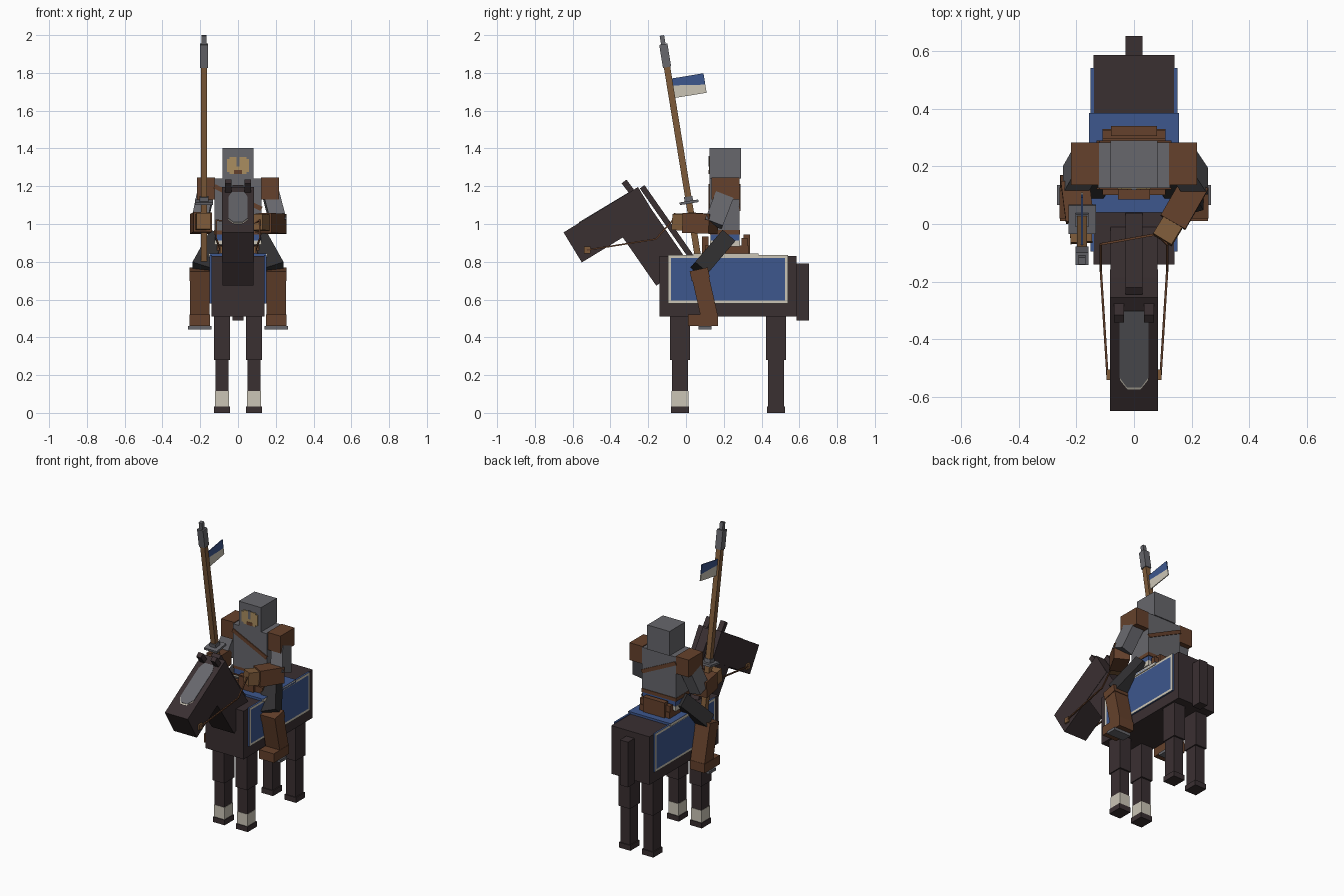
import bpy, bmesh
from mathutils import Vector, Matrix

if "Cube" in bpy.data.objects:
    bpy.data.objects.remove(bpy.data.objects["Cube"])


def material(name, r, g, b):
    m = bpy.data.materials.new(name)
    m.diffuse_color = (r, g, b, 1)
    m.use_nodes = True
    m.node_tree.nodes["Principled BSDF"].inputs["Base Color"].default_value = m.diffuse_color
    return m


COAT = material("dark_coat", 0.042, 0.029, 0.031)
CREAM = material("cream", 0.60, 0.56, 0.47)
BLUE = material("blue_cloth", 0.047, 0.095, 0.27)
STEEL = material("grey_steel", 0.135, 0.135, 0.15)
LEATHER = material("brown_leather", 0.13, 0.053, 0.025)
WOOD = material("lance_wood", 0.21, 0.105, 0.042)
SKIN = material("tan_skin", 0.40, 0.27, 0.115)
TROUSER = material("dark_trouser", 0.03, 0.029, 0.031)


def finish(name, bm, *mats):
    bmesh.ops.recalc_face_normals(bm, faces=bm.faces)
    me = bpy.data.meshes.new(name)
    bm.to_mesh(me)
    bm.free()
    for m in mats:
        me.materials.append(m)
    ob = bpy.data.objects.new(name, me)
    bpy.context.collection.objects.link(ob)
    return ob


def box(name, lo, hi, mat):
    """Box between two opposite corners."""
    lo, hi = Vector(lo), Vector(hi)
    bm = bmesh.new()
    bmesh.ops.create_cube(bm, size=1)
    for v in bm.verts:
        v.co = Vector((v.co[i] * (hi[i] - lo[i]) for i in range(3))) + (lo + hi) / 2
    return finish(name, bm, mat)


def beam(name, a, b, w, d, mat):
    """Box running from a to b, w wide across x and d deep."""
    a, b = Vector(a), Vector(b)
    z = (b - a).normalized()
    x = Vector((1, 0, 0))
    if abs(z.x) > 0.9:
        x = Vector((0, 1, 0))
    x = (x - z * x.dot(z)).normalized()
    rot = Matrix((x, z.cross(x), z)).transposed()
    bm = bmesh.new()
    bmesh.ops.create_cube(bm, size=1)
    for v in bm.verts:
        v.co = rot @ Vector((v.co.x * w, v.co.y * d, v.co.z * (b - a).length)) + (a + b) / 2
    return finish(name, bm, mat)


def sbox(name, s, x0, x1, y0, y1, z0, z1, mat):
    """Box on side s (+1 or -1)."""
    xs = sorted((s * x0, s * x1))
    return box(name, (xs[0], y0, z0), (xs[1], y1, z1), mat)


# Horse body, neck, head, mane and tail
box("horse_body", (-.14, -.14, .51), (.14, .585, .83), COAT)
box("tail", (-.03, .585, .49), (.03, .652, .79), COAT)
beam("neck", (0, -.071, .733), (0, -.343, 1.125), .164, .21, COAT)
beam("horse_head", (0, -.60, .876), (0, -.206, 1.116), .168, .186, COAT)
beam("mane", (0, -.232, 1.197), (0, .025, .83), .06, .03, COAT)


# Face plate lying on the sloped top of the head
def head_plate(name, outline, lift, mat):
    start, along = Vector((0, -.651, .952)), Vector((0, .857, .515))
    up = Vector((0, -.515, .857))
    bm = bmesh.new()
    pts = outline + [(-x, s) for x, s in reversed(outline)]
    f = bm.faces.new([bm.verts.new(start + along * s + Vector((x, 0, 0)) - up * .004) for x, s in pts])
    ext = bmesh.ops.extrude_face_region(bm, geom=[f])
    for v in ext["geom"]:
        if isinstance(v, bmesh.types.BMVert):
            v.co += up * (lift + .004)
    finish(name, bm, mat)


head_plate("face_plate_rim", [(.022, .092), (.049, .13), (.049, .375), (.03, .43)], .003, CREAM)
head_plate("face_plate", [(.024, .102), (.05, .142), (.05, .365), (.034, .41)], .006, STEEL)

# Horse legs, ears and bridle
for s, side in ((1, "right"), (-1, "left")):
    for pos, y in (("front", -.032), ("rear", .476)):
        n = f"{pos}_{side}_"
        sbox(n + "upper_leg", s, .042, .127, y - .053, y + .053, .28, .515, COAT)
        sbox(n + "lower_leg", s, .049, .12, y - .042, y + .042, .03, .285, COAT)
        sbox(n + "hoof", s, .042, .127, y - .048, y + .048, 0, .035, COAT)
        if pos == "front":
            sbox(n + "sock", s, .047, .122, y - .044, y + .044, .035, .115, CREAM)
    beam(side + "_ear", (s * .052, -.275, 1.155), (s * .052, -.328, 1.225), .034, .032, COAT)
    sbox(side + "_bit", s, .08, .095, -.54, -.505, .845, .88, WOOD)
    rein = [(s * .092, -.525, .862), (s * .115, -.16, .92), (s * .115, -.07, 1.02), (.08, -.035, 1.0)]
    for i in range(3):
        beam(f"{side}_rein_{i}", rein[i], rein[i + 1], .008, .008, LEATHER)

# Saddle cloth: side panels with a cream border, and a blue top
for s, side in ((1, "right"), (-1, "left")):
    ob = sbox(side + "_cloth_panel", s, .138, .151, -.095, .54, .58, .835, BLUE)
    ob.data.materials.append(CREAM)
    bm = bmesh.new()
    bm.from_mesh(ob.data)
    outer = [f for f in bm.faces if f.normal.x * s > .9]
    for f in bmesh.ops.inset_region(bm, faces=outer, thickness=.023)["faces"]:
        f.material_index = 1
    bm.to_mesh(ob.data)
    bm.free()
    sbox(side + "_cloth_trim", s, .148, .156, .04, .385, .825, .843, CREAM)
box("cloth_top", (-.156, .04, .828), (.156, .385, .845), BLUE)

# Saddle
box("saddle_seat", (-.11, .10, .845), (.11, .33, .885), LEATHER)
box("saddle_pommel", (-.055, .085, .845), (.055, .12, .935), LEATHER)
box("saddle_cantle", (-.11, .295, .845), (.11, .325, .925), LEATHER)
box("saddle_cantle_top", (-.08, .305, .845), (.08, .34, .945), LEATHER)

# Rider torso, waist and chest strap
box("torso", (-.125, .125, .965), (.125, .283, 1.24), STEEL)
box("belt", (-.127, .128, .945), (.127, .287, .968), LEATHER)
box("tunic_skirt", (-.122, .13, .91), (.122, .283, .945), BLUE)
box("tunic_hem", (-.124, .128, .88), (.124, .285, .912), CREAM)
for where, y in (("front", .123), ("back", .285)):
    beam(where + "_chest_strap", (-.125, y, 1.20), (.125, y, 1.08), .008, .024, LEATHER)

# Helmet with an open face, nose guard and beard
box("helmet", (-.082, .125, 1.24), (.082, .29, 1.402), STEEL)
box("face", (-.058, .121, 1.275), (.058, .127, 1.345), SKIN)
box("face_middle", (-.045, .1205, 1.265), (.045, .127, 1.355), SKIN)
box("nose_guard", (-.009, .118, 1.305), (.009, .127, 1.36), STEEL)
box("beard", (-.022, .1185, 1.264), (.022, .127, 1.285), LEATHER)

# Arms
elbow = {1: (.215, .145, 1.0), -1: (-.205, .15, 1.0)}
wrist = {1: (.135, .005, 1.005), -1: (-.187, .01, 1.01)}
hand = {1: (.098, -.055, 1.01), -1: (-.182, -.065, 1.015)}
for s, side in ((1, "right"), (-1, "left")):
    sbox(side + "_shoulder_pad", s, .122, .218, .135, .283, 1.13, 1.245, LEATHER)
    beam(side + "_upper_arm", (s * .168, .215, 1.18), Vector(elbow[s]), .085, .10, STEEL)
    beam(side + "_forearm", elbow[s], wrist[s], .098, .105, LEATHER)
    beam(side + "_hand", wrist[s], hand[s], .075, .085, WOOD)

# Rider legs, boots and stirrups
for s, side in ((1, "right"), (-1, "left")):
    beam(side + "_thigh", (s * .10, .215, .925), (s * .195, .07, .755), .10, .09, TROUSER)
    beam(side + "_boot", (s * .202, .068, .755), (s * .202, .125, .505), .104, .09, LEATHER)
    beam(side + "_boot_cuff", (s * .202, .067, .76), (s * .202, .078, .71), .112, .098, LEATHER)
    sbox(side + "_foot", s, .148, .256, .01, .17, .46, .52, LEATHER)
    sbox(side + "_stirrup", s, .14, .266, .065, .135, .442, .46, STEEL)


# Lance: wooden pole, hand guard, steel head and pennant
def on_lance(z, along=0.0):
    return Vector((-.18, .035 - .163 * (z - 1) + along * .987, z + along * .161))


beam("lance_pole", on_lance(.79), on_lance(1.84), .034, .034, WOOD)
beam("lance_guard", on_lance(1.108), on_lance(1.122), .095, .10, STEEL)
beam("lance_collar", on_lance(1.122), on_lance(1.145), .045, .045, STEEL)
beam("lance_head", on_lance(1.83), on_lance(1.952), .044, .044, STEEL)
beam("lance_tip", on_lance(1.95), on_lance(1.998), .024, .024, STEEL)


def pennant(name, corners, mat):
    bm = bmesh.new()
    f = bm.faces.new([bm.verts.new(on_lance(z, t) - Vector((.003, 0, 0))) for z, t in corners])
    ext = bmesh.ops.extrude_face_region(bm, geom=[f])
    for v in ext["geom"]:
        if isinstance(v, bmesh.types.BMVert):
            v.co.x += .006
    finish(name, bm, mat)


pennant("pennant_blue", [(1.768, .01), (1.768, .185), (1.708, .185), (1.732, .01)], BLUE)
pennant("pennant_cream", [(1.732, .01), (1.708, .185), (1.665, .185), (1.665, .01)], CREAM)
